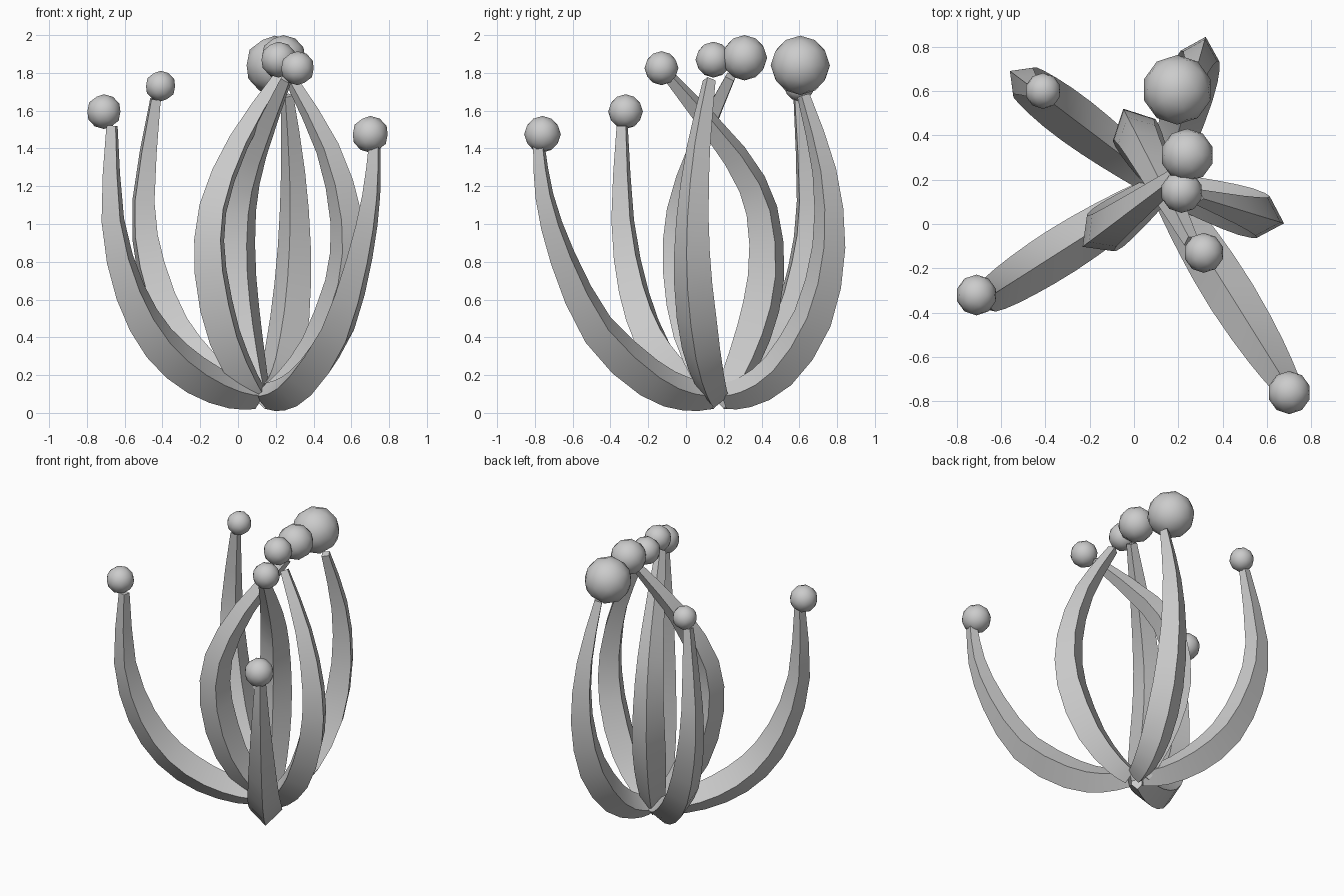
import bpy, bmesh
from math import radians, cos, sin
from mathutils import Vector

if "Cube" in bpy.data.objects:
    bpy.data.objects.remove(bpy.data.objects["Cube"])

ROOT = Vector((0.13, 0.17, 0.0))
STEPS = 2

# bulge heading, (distance, height) profile points, ball centre, ball radius
STALKS = [
    (212.5, [(.19, .11), (.42, .20), (.65, .37), (.83, .64), (.94, 1.02), (.945, 1.52)], (-.71, -.32, 1.595), .092),
    (143, [(.18, .12), (.38, .23), (.59, .44), (.74, .77), (.79, 1.12), (.71, 1.66)], (-.41, .60, 1.73), .081),
    (74, [(.15, .11), (.33, .22), (.52, .50), (.61, .88), (.585, 1.28), (.47, 1.68)], (.195, .605, 1.84), .157),
    (217, [(.11, .17), (.25, .40), (.345, .75), (.33, 1.08), (.16, 1.43), (-.11, 1.78)], (.24, .31, 1.88), .12),
    (-17, [(.14, .15), (.31, .34), (.45, .68), (.465, 1.02), (.36, 1.4), (.16, 1.76)], (.215, .145, 1.87), .095),
    (117, [(.10, .18), (.21, .42), (.285, .72), (.26, 1.07), (.10, 1.36), (-.28, 1.77)], (.315, -.13, 1.825), .09),
    (-58, [(.20, .10), (.43, .185), (.75, .44), (.97, .82), (1.085, 1.15), (1.12, 1.43)], (.70, -.76, 1.475), .097),
]


def thickness(t):
    # swells quickly from the root, then tapers to the tip
    if t < .3:
        return .07 + .04 * (1 - (1 - t / .3) ** 2)
    return .11 - .075 * ((t - .3) / .7) ** 1.4


def smooth_path(pts):
    # Catmull-Rom through the points
    p = [2 * pts[0] - pts[1]] + pts + [2 * pts[-1] - pts[-2]]
    out = []
    for a, b, c, d in zip(p, p[1:], p[2:], p[3:]):
        for k in range(STEPS):
            t = k / STEPS
            out.append(b + (c - a) * (t / 2) + (2 * a - 5 * b + 4 * c - d) * (t * t / 2)
                       + (3 * b - a - 3 * c + d) * (t ** 3 / 2))
    return out + [pts[-1]]


def finish(bm, name):
    bmesh.ops.recalc_face_normals(bm, faces=bm.faces)
    me = bpy.data.meshes.new(name)
    bm.to_mesh(me)
    bm.free()
    ob = bpy.data.objects.new(name, me)
    bpy.context.collection.objects.link(ob)
    bpy.ops.object.select_all(action='DESELECT')
    ob.select_set(True)
    bpy.context.view_layer.objects.active = ob
    bpy.ops.object.shade_smooth_by_angle(angle=radians(40))
    return ob


def stalk(name, heading, profile):
    u = Vector((cos(radians(heading)), sin(radians(heading)), 0))
    side = Vector((-u.y, u.x, 0))
    path = smooth_path([ROOT + u * d + Vector((0, 0, z)) for d, z in [(.04, .09)] + profile])
    lengths = [0]
    for a, b in zip(path, path[1:]):
        lengths.append(lengths[-1] + (b - a).length)
    bm = bmesh.new()
    rings = []
    for i, p in enumerate(path):
        tan = path[min(i + 1, len(path) - 1)] - path[max(i - 1, 0)]
        out = side.cross(tan).normalized()
        r = thickness(lengths[i] / lengths[-1])
        rings.append([bm.verts.new(p + v * r) for v in (out, side, -out, -side)])
    for a, b in zip(rings, rings[1:]):
        for k in range(4):
            bm.faces.new((a[k], a[(k + 1) % 4], b[(k + 1) % 4], b[k]))
    bm.faces.new(rings[0])
    bm.faces.new(rings[-1])
    finish(bm, name)


def ball(name, centre, radius):
    bm = bmesh.new()
    bmesh.ops.create_icosphere(bm, subdivisions=2, radius=radius)
    finish(bm, name).location = centre


# diamond-section stalks, each carrying a ball
for n, (heading, profile, tip, radius) in enumerate(STALKS, 1):
    stalk(f"stalk_{n}", heading, profile)
    ball(f"tip_ball_{n}", tip, radius)
